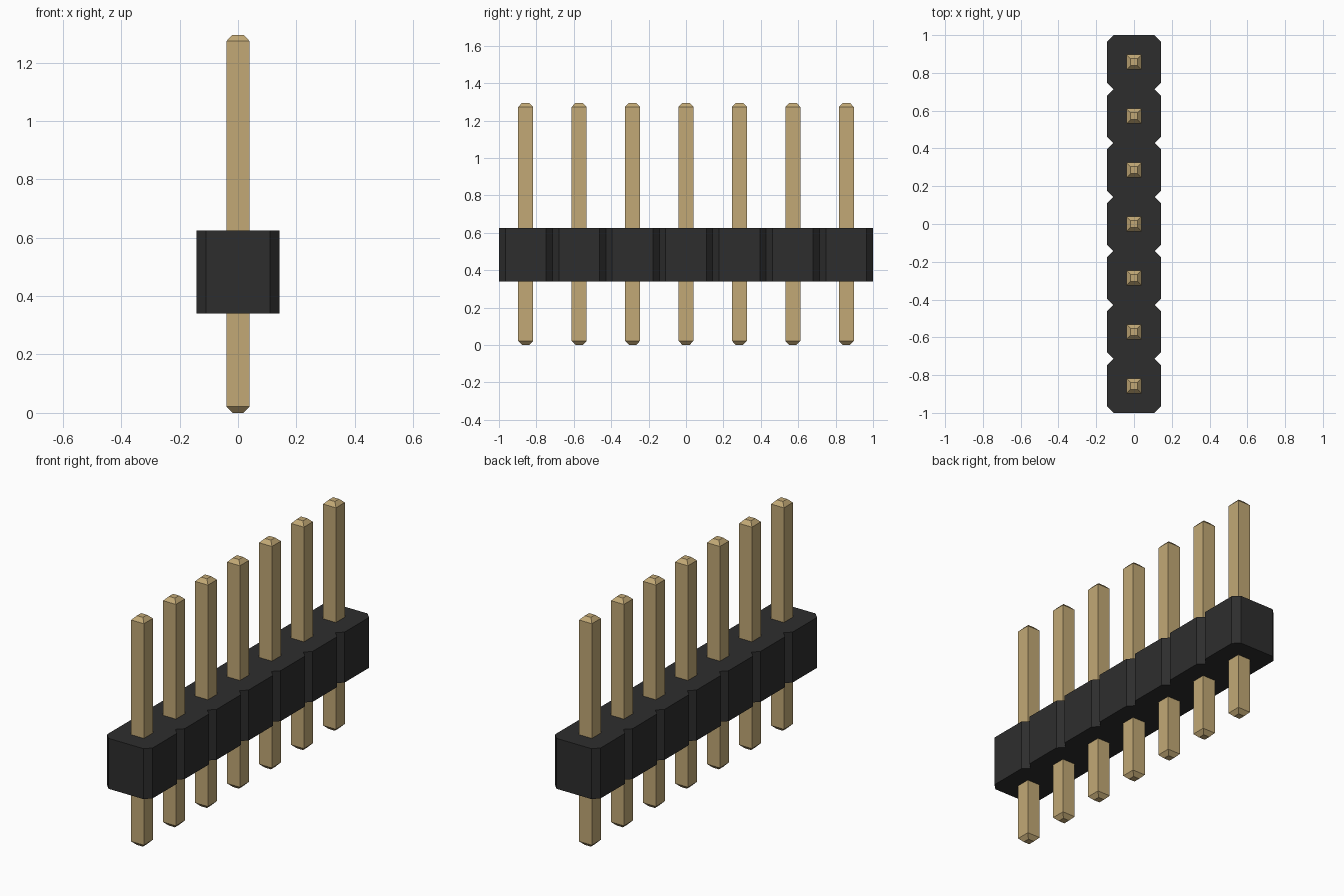
import bpy
import bmesh

cube = bpy.data.objects.get("Cube")
if cube:
    bpy.data.objects.remove(cube, do_unlink=True)

PINS = 7
PITCH = 2.0 / PINS
HALF = PITCH / 2          # half width of one housing cell
CHAMFER = 0.034
BODY_Z = (0.34, 0.625)
PIN_HALF, TIP_HALF, TIP_H, PIN_TOP = 0.04, 0.019, 0.022, 1.295


def make_material(name, color):
    mat = bpy.data.materials.new(name)
    mat.use_nodes = True
    mat.diffuse_color = color
    bsdf = mat.node_tree.nodes["Principled BSDF"]
    bsdf.inputs["Base Color"].default_value = color
    bsdf.inputs["Roughness"].default_value = 0.6
    return mat


def loft(name, sections, mat):
    """Solid from a stack of matching outlines, given as (z, [(x, y), ...])."""
    bm = bmesh.new()
    rings = [[bm.verts.new((x, y, z)) for x, y in outline] for z, outline in sections]
    for low, high in zip(rings, rings[1:]):
        n = len(low)
        for i in range(n):
            j = (i + 1) % n
            bm.faces.new((low[i], low[j], high[j], high[i]))
    bm.faces.new(rings[0][::-1])
    bm.faces.new(rings[-1])
    bmesh.ops.recalc_face_normals(bm, faces=bm.faces)
    mesh = bpy.data.meshes.new(name)
    bm.to_mesh(mesh)
    bm.free()
    mesh.materials.append(mat)
    obj = bpy.data.objects.new(name, mesh)
    bpy.context.collection.objects.link(obj)
    return obj


def square(h):
    return [(-h, -h), (h, -h), (h, h), (-h, h)]


black = make_material("black plastic", (0.027, 0.027, 0.027, 1))
gold = make_material("gold metal", (0.54, 0.395, 0.18, 1))

centres = [(i - (PINS - 1) / 2) * PITCH for i in range(PINS)]

# Housing: one strip with a V notch between neighbouring cells
inner = HALF - CHAMFER
right_edge = [(inner, -1.0)]
for y in centres:
    right_edge += [(HALF, y - inner), (HALF, y + inner), (inner, y + HALF)]
outline = right_edge + [(-x, y) for x, y in reversed(right_edge)]
loft("housing", [(z, outline) for z in BODY_Z], black)

# Square pins with tapered tips at both ends
for number, y in enumerate(centres, 1):
    pin = loft(f"pin_{number}", [
        (0.0, square(TIP_HALF)),
        (TIP_H, square(PIN_HALF)),
        (PIN_TOP - TIP_H, square(PIN_HALF)),
        (PIN_TOP, square(TIP_HALF)),
    ], gold)
    pin.location.y = y
